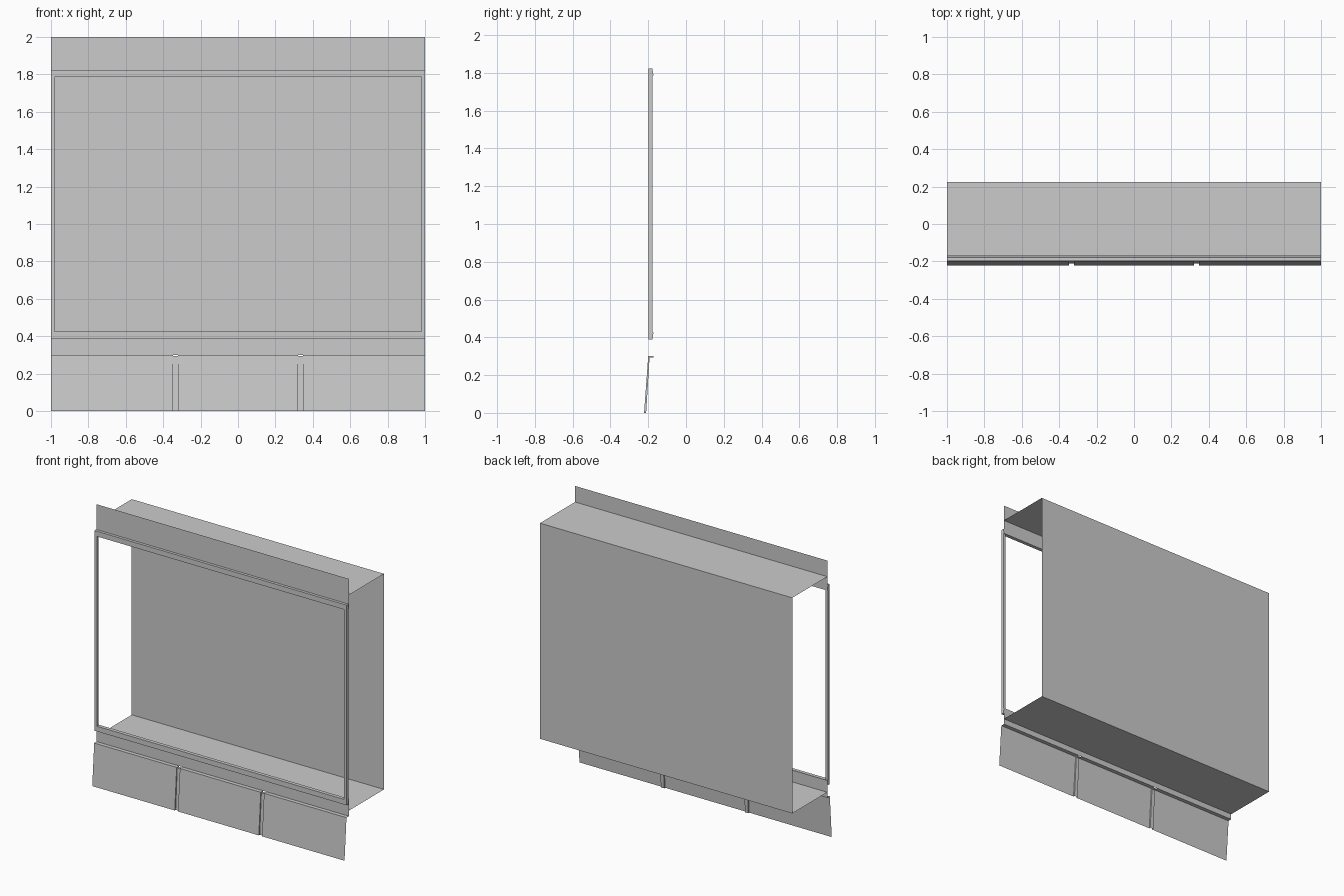
import bpy, bmesh

if "Cube" in bpy.data.objects:
    bpy.data.objects.remove(bpy.data.objects["Cube"])

FRONT, BACK = -0.172, 0.225      # facade plane and back wall plane
FLOOR, CEIL = 0.34, 1.885        # display box floor and ceiling heights


def finish(name, bm):
    bmesh.ops.remove_doubles(bm, verts=bm.verts, dist=1e-5)
    me = bpy.data.meshes.new(name)
    bm.to_mesh(me)
    bm.free()
    ob = bpy.data.objects.new(name, me)
    bpy.context.collection.objects.link(ob)
    return ob


def strip(bm, profile, x0, x1):
    """Sweep an open (y, z) profile along x as a thin sheet."""
    a = [bm.verts.new((x0, y, z)) for y, z in profile]
    b = [bm.verts.new((x1, y, z)) for y, z in profile]
    for i in range(len(profile) - 1):
        bm.faces.new((a[i], b[i], b[i + 1], a[i + 1]))
    return a, b


def sheet(name, profile, x0=-1, x1=1):
    bm = bmesh.new()
    strip(bm, profile, x0, x1)
    return finish(name, bm)


def bar(name, profile, x0, x1):
    """Sweep a closed (y, z) profile along x with end caps."""
    bm = bmesh.new()
    a, b = strip(bm, profile + profile[:1], x0, x1)
    bm.faces.new(a[:-1])
    bm.faces.new(b[:-1])
    bmesh.ops.remove_doubles(bm, verts=bm.verts, dist=1e-5)
    bmesh.ops.recalc_face_normals(bm, faces=bm.faces)
    return finish(name, bm)


# Open-sided display box: ceiling, back wall, floor (facing outwards)
sheet("display_box", [(FRONT, FLOOR), (BACK, FLOOR), (BACK, CEIL), (FRONT, CEIL)][::-1])

# Facade strips above and below the window
sheet("upper_facade", [(FRONT, 1.79), (FRONT, 2.0)])
sheet("lower_facade", [(FRONT, 0.30), (FRONT, 0.42)])

# Window frame: rails with a sloping back, plain posts
bar("top_rail", [(-0.198, 1.785), (-0.198, 1.822), (-0.178, 1.822), (FRONT, 1.785)], -1, 1)
bar("bottom_rail", [(-0.198, 0.388), (-0.198, 0.425), (FRONT, 0.425), (-0.178, 0.388)], -1, 1)
for side, x0 in (("left", -1), ("right", 0.98)):
    bar(side + "_post", [(-0.198, 0.425), (-0.198, 1.785), (-0.178, 1.785), (-0.178, 0.425)],
        x0, x0 + 0.02)

# Hanging base skirt: three leaning panels separated by recessed channels
outer = [(-0.222, 0), (-0.20, 0.30), (FRONT, 0.30)]
inner = [(-0.211, 0), (-0.193, 0.293), (FRONT, 0.293)]
g, h = 1 / 3, 0.013
for i, (x0, x1) in enumerate([(-1, -g - h), (-g + h, g - h), (g + h, 1)]):
    sheet(f"skirt_panel_{i + 1}", outer, x0, x1)
for i, cx in enumerate((-g, g)):
    bm = bmesh.new()
    strip(bm, inner, cx - h, cx + h)
    for s in (-h, h):
        o = [bm.verts.new((cx + s, *p)) for p in outer]
        n = [bm.verts.new((cx + s, *p)) for p in inner]
        for k in range(2):
            f = [o[k], o[k + 1], n[k + 1], n[k]]
            bm.faces.new(f if s > 0 else f[::-1])
    finish(f"skirt_channel_{i + 1}", bm)
